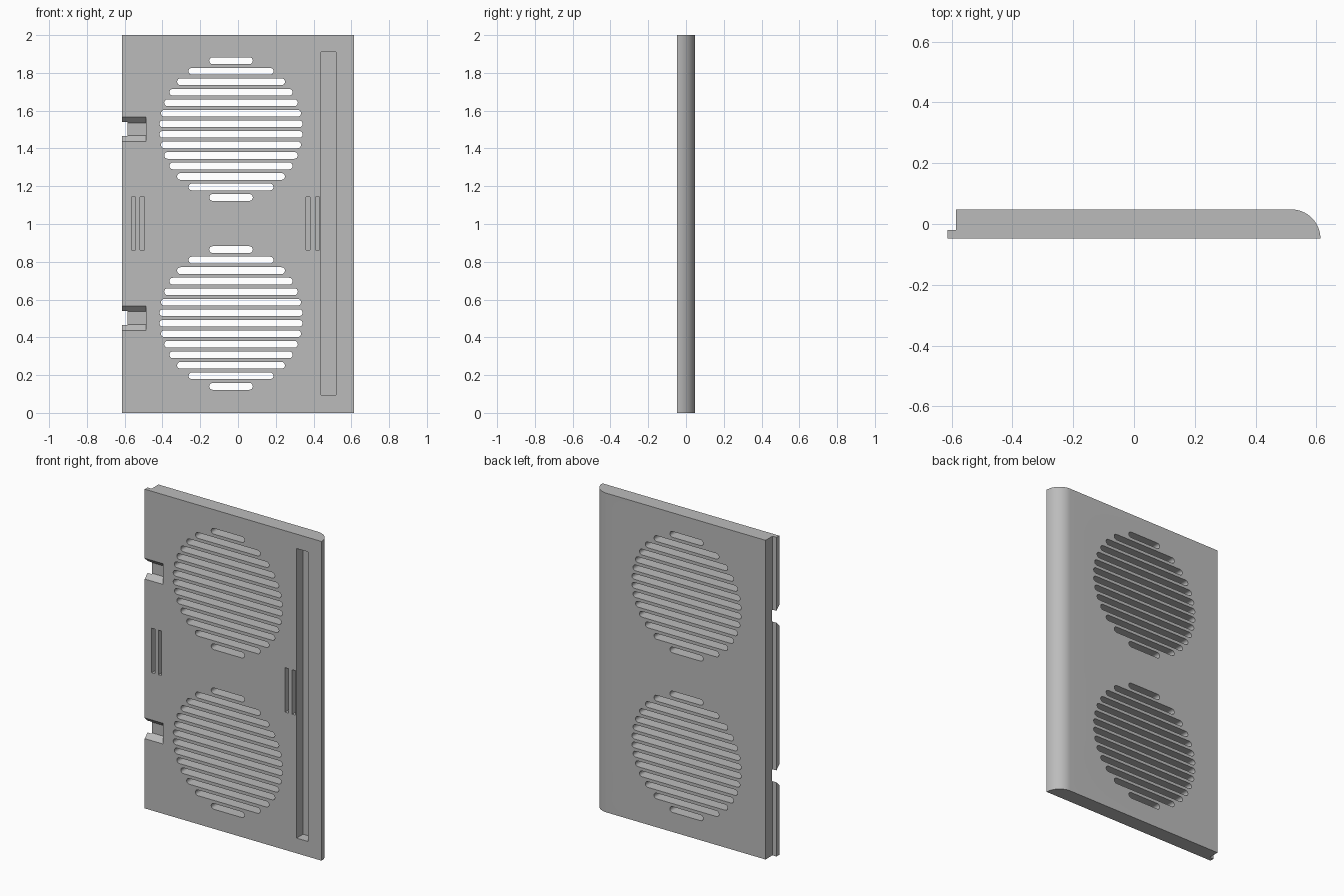
import bpy, bmesh, math
from mathutils import Vector

cube = bpy.data.objects.get("Cube")
if cube:
    bpy.data.objects.remove(cube, do_unlink=True)

WIDE, FRONT, BACK, HEIGHT = 0.613, -0.048, 0.048, 2.0

grey = bpy.data.materials.new("plain grey")
grey.use_nodes = True
colour = (0.5, 0.5, 0.5, 1)
grey.diffuse_color = colour
grey.node_tree.nodes["Principled BSDF"].inputs["Base Color"].default_value = colour


def add_prism(bm, outline, sweep):
    """Closed prism from an outline of points swept along a vector."""
    face = bm.faces.new([bm.verts.new(p) for p in outline])
    swept = bmesh.ops.extrude_face_region(bm, geom=[face])["geom"]
    verts = [g for g in swept if isinstance(g, bmesh.types.BMVert)]
    bmesh.ops.translate(bm, verts=verts, vec=Vector(sweep))


def add_box(bm, x0, x1, y0, y1, z0, z1):
    add_prism(bm, [(x0, y0, z0), (x1, y0, z0), (x1, y0, z1), (x0, y0, z1)], (0, y1 - y0, 0))


def make_object(name, bm):
    bmesh.ops.recalc_face_normals(bm, faces=bm.faces)
    mesh = bpy.data.meshes.new(name)
    bm.to_mesh(mesh)
    bm.free()
    mesh.materials.append(grey)
    obj = bpy.data.objects.new(name, mesh)
    bpy.context.collection.objects.link(obj)
    return obj


# Panel: one rounded long edge, one thin lip
radius = BACK - FRONT
arc = [(WIDE - radius + radius * math.cos(a), FRONT + radius * math.sin(a), 0)
       for a in (math.pi / 2 * i / 16 for i in range(17))]
lip = [(-0.585, BACK, 0), (-0.585, -0.02, 0), (-WIDE, -0.02, 0), (-WIDE, FRONT, 0)]
bm = bmesh.new()
add_prism(bm, arc + lip, (0, 0, HEIGHT))
panel = make_object("vented_panel", bm)

# Round grilles: rows of round-ended slots filling two circles
bm = bmesh.new()
end, step, centre_x = 0.018, 0.0557, -0.037
for centre_z in (0.5025, 1.5025):
    for row in range(14):
        dz = (row - 6.5) * step
        reach = math.sqrt(0.38 ** 2 - dz ** 2) - end
        outline = []
        for side in (1, -1):
            for i in range(9):
                a = math.pi * (i / 8 - 0.5)
                outline.append((centre_x + side * (reach + end * math.cos(a)), -0.2,
                                centre_z + dz + side * end * math.sin(a)))
        add_prism(bm, outline, (0, 0.4, 0))

# Long groove and the two pairs of short slits in the front
add_box(bm, 0.44, 0.52, -0.2, 0.016, 0.095, 1.91)
for x in (-0.565, -0.518, 0.36, 0.409):
    add_box(bm, x, x + 0.022, -0.2, 0.002, 0.863, 1.142)

# Flared latch notches in the lip edge
for z in (0.502, 1.502):
    floor, mouth = 0.0335, 0.116
    outline = [(-0.7, -0.1, z - mouth), (-0.7, -0.1, z + mouth),
               (-0.7, -0.016, z + floor), (-0.7, -0.016, z - floor)]
    add_prism(bm, outline, (0.212, 0, 0))
cutter = make_object("opening_cutter", bm)
cutter.hide_render = True

# Cut the openings and tidy up
cut = panel.modifiers.new("openings", "BOOLEAN")
cut.operation, cut.solver, cut.object = "DIFFERENCE", "EXACT", cutter
bpy.ops.object.select_all(action="DESELECT")
panel.select_set(True)
bpy.context.view_layer.objects.active = panel
bpy.ops.object.modifier_apply(modifier=cut.name)
bpy.data.objects.remove(cutter, do_unlink=True)
bpy.ops.object.shade_smooth_by_angle(angle=math.radians(30))
